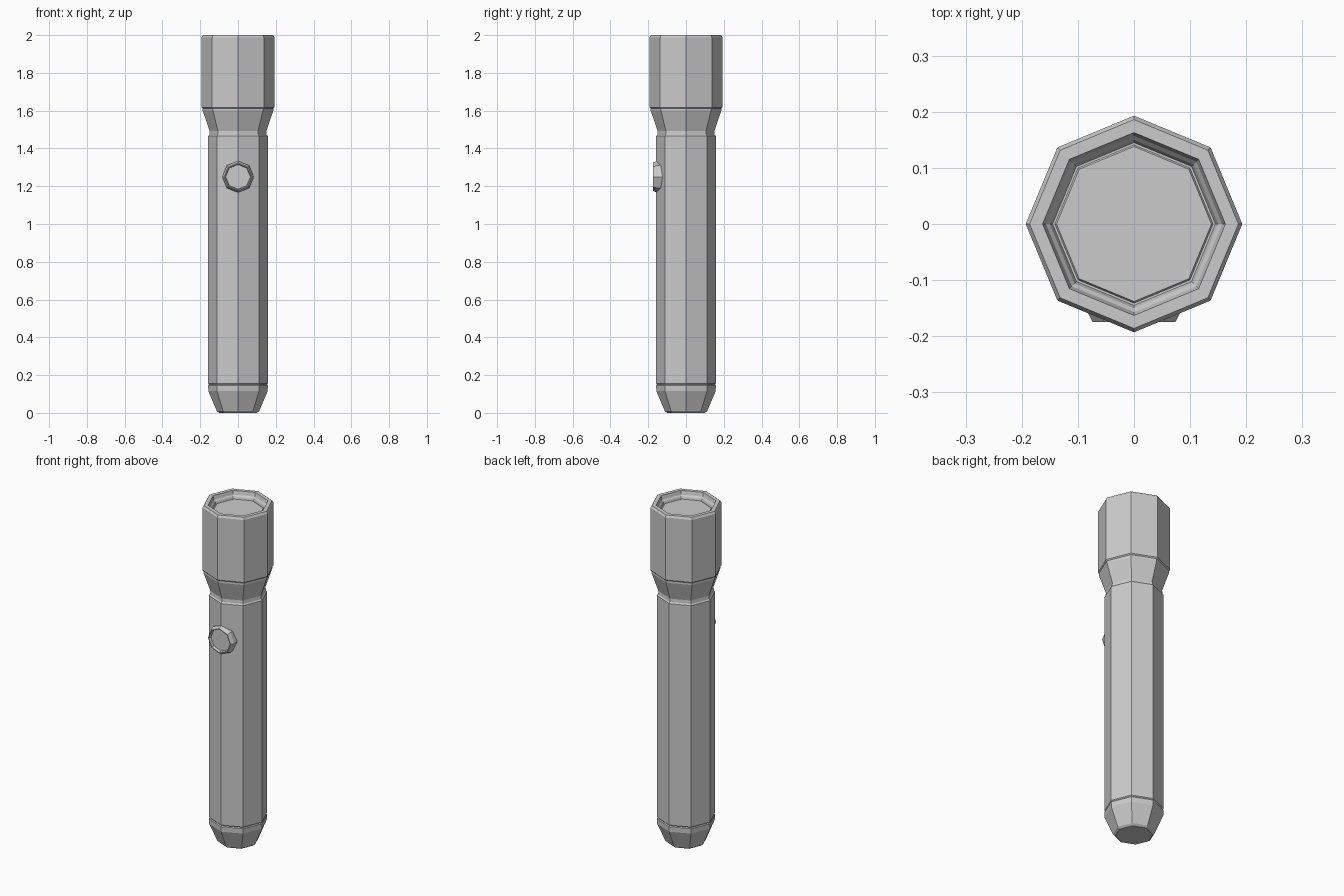
import bpy, bmesh, math
from mathutils import Matrix

if "Cube" in bpy.data.objects:
    bpy.data.objects.remove(bpy.data.objects["Cube"])


def lathe(name, profile, cap_start=False, cap_end=False, sides=8, matrix=None):
    """Eight-sided turned part from (radius, height) points."""
    bm = bmesh.new()
    rings = []
    for r, z in profile:
        rings.append([bm.verts.new((r * math.cos(2 * math.pi * i / sides),
                                    r * math.sin(2 * math.pi * i / sides), z))
                      for i in range(sides)])
    for a, b in zip(rings, rings[1:]):
        for i in range(sides):
            j = (i + 1) % sides
            bm.faces.new((a[i], a[j], b[j], b[i]))
    if cap_start:
        bm.faces.new(rings[0][::-1])
    if cap_end:
        bm.faces.new(rings[-1])
    if matrix:
        bm.transform(matrix)
    mesh = bpy.data.meshes.new(name)
    bm.to_mesh(mesh)
    bm.free()
    obj = bpy.data.objects.new(name, mesh)
    bpy.context.collection.objects.link(obj)
    return obj


# Tapered tail cap, ending in a thin seam
lathe("tail_cap", [(0.100, 0.0), (0.112, 0.010), (0.157, 0.115),
                   (0.158, 0.145), (0.154, 0.150)], cap_start=True)

# Long grip
lathe("grip", [(0.154, 0.150), (0.158, 0.155), (0.158, 1.465), (0.152, 1.472)])

# Neck collar flaring to the head
lathe("neck", [(0.152, 1.472), (0.150, 1.492), (0.187, 1.600), (0.187, 1.612)])

# Head with bevelled rim and stepped recess
lathe("head", [(0.187, 1.612), (0.193, 1.618), (0.193, 1.988), (0.186, 2.0),
               (0.163, 2.0), (0.157, 1.978), (0.150, 1.970), (0.145, 1.955)])

# Lens disc set in the recess
lathe("lens", [(0.145, 1.955), (0.141, 1.955), (0.138, 1.960)], cap_end=True)

# Round switch: raised ring with a shallow dished face, pointing to -y
facing = Matrix.Translation((0, 0, 1.25)) @ Matrix.Rotation(math.radians(90), 4, 'X')
lathe("switch", [(0.082, 0.115), (0.084, 0.155), (0.074, 0.175), (0.069, 0.175),
                 (0.065, 0.160)], cap_end=True, matrix=facing)
